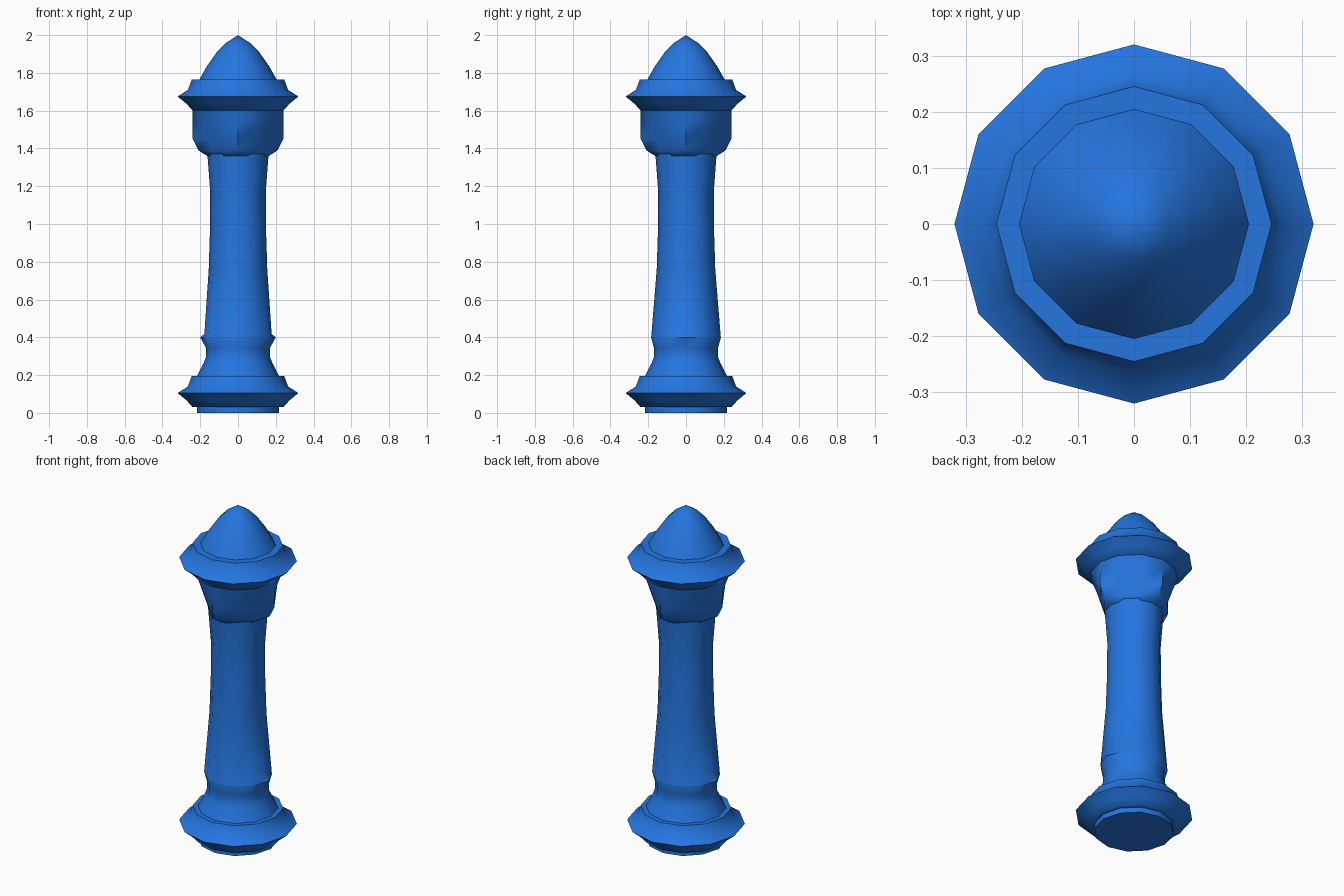
import bpy, bmesh, math

SIDES = 12

old = bpy.data.objects.get("Cube")
if old:
    bpy.data.objects.remove(old, do_unlink=True)

paint = bpy.data.materials.new("blue paint")
paint.use_nodes = True
colour = (0.018, 0.18, 0.745, 1.0)
paint.diffuse_color = colour
paint.node_tree.nodes["Principled BSDF"].inputs["Base Color"].default_value = colour


def lathe(name, profile, reshape=None):
    """Turn (radius, height) points about z; reshape may alter a point by its side."""
    bm = bmesh.new()
    rings = []
    for level, (r, z) in enumerate(profile):
        if r == 0:
            rings.append([bm.verts.new((0, 0, z))] * SIDES)
            continue
        ring = []
        for i in range(SIDES):
            a = math.tau * i / SIDES
            rr, zz = reshape(level, i, r, z) if reshape else (r, z)
            ring.append(bm.verts.new((rr * math.cos(a), rr * math.sin(a), zz)))
        rings.append(ring)
    for low, high in zip(rings, rings[1:]):
        for i in range(SIDES):
            j = (i + 1) % SIDES
            corners = dict.fromkeys((low[i], low[j], high[j], high[i]))
            bm.faces.new(list(corners))
    for ring in (rings[0], rings[-1]):
        if ring[0] is not ring[1]:
            bm.faces.new(ring)
    bmesh.ops.recalc_face_normals(bm, faces=bm.faces)
    mesh = bpy.data.meshes.new(name)
    bm.to_mesh(mesh)
    bm.free()
    mesh.materials.append(paint)
    obj = bpy.data.objects.new(name, mesh)
    bpy.context.collection.objects.link(obj)
    bpy.ops.object.select_all(action='DESELECT')
    obj.select_set(True)
    bpy.context.view_layer.objects.active = obj
    bpy.ops.object.shade_smooth_by_angle(angle=math.radians(58))
    return obj


# Flared collar shared by the base and the head
def collar(z):
    return [(0.24, z), (0.272, z + 0.036), (0.32, z + 0.075),
            (0.265, z + 0.11), (0.245, z + 0.165)]


# Plinth with the lower collar
lathe("base", [(0.217, 0), (0.217, 0.03)] + collar(0.03) + [(0.2, 0.195)])

# Column from foot to neck, with a small lip on the two x sides
def side_lip(level, side, r, z):
    if side % 6 == 0:
        if level == 4:
            return 0.2, z
        if level == 5:
            return 0.178, 0.418
    return r, z

lathe("column", [(0.22, 0.19), (0.18, 0.268), (0.17, 0.295), (0.17, 0.345),
                 (0.185, 0.4), (0.184, 0.403), (0.155, 0.76), (0.148, 0.98),
                 (0.147, 1.17), (0.162, 1.37)], side_lip)

# Capital swelling out on the four axis sides
swell = [0.003, 0.045, 0.055, 0.025, 0]

def four_lobes(level, side, r, z):
    return (r + swell[level] if side % 3 == 0 else r), z

lathe("capital", [(0.16, 1.36), (0.165, 1.39), (0.185, 1.45),
                  (0.215, 1.54), (0.24, 1.605)], four_lobes)

# Upper collar and pointed dome
lathe("head_collar", collar(1.6) + [(0.19, 1.765)])
lathe("dome", [(0.205, 1.764), (0.165, 1.835), (0.112, 1.91),
               (0.065, 1.958), (0, 2)])
